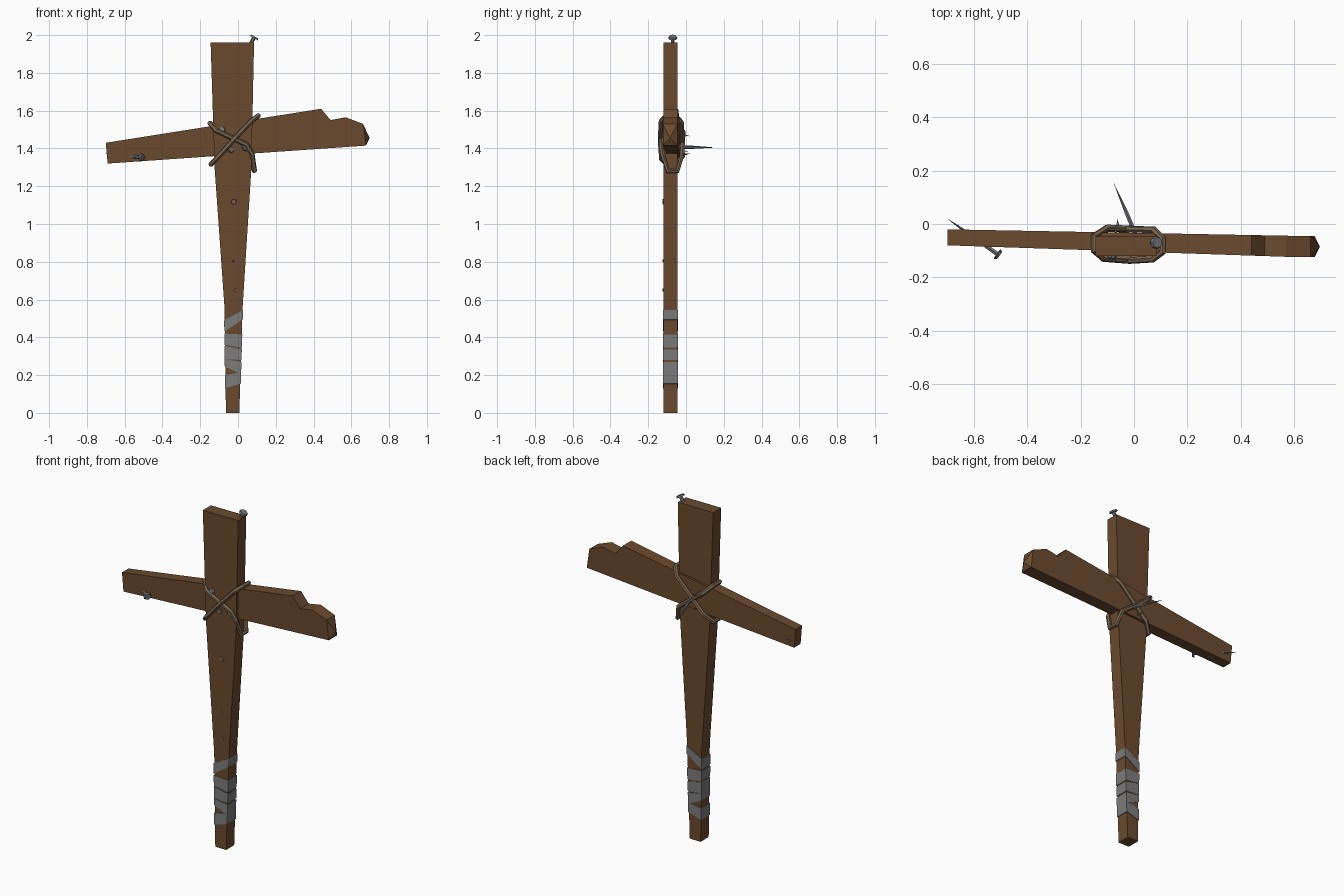
import bpy, bmesh, math
from mathutils import Vector

if "Cube" in bpy.data.objects:
    bpy.data.objects.remove(bpy.data.objects["Cube"])


def material(name, rgb):
    m = bpy.data.materials.new(name)
    m.diffuse_color = (*rgb, 1)
    m.use_nodes = True
    m.node_tree.nodes["Principled BSDF"].inputs["Base Color"].default_value = m.diffuse_color
    return m


WOOD = material("brown wood", (0.147, 0.068, 0.027))
ROPE = material("tan rope", (0.20, 0.135, 0.082))
TAPE = material("grey tape", (0.20, 0.20, 0.20))
IRON = material("nail iron", (0.175, 0.185, 0.20))
RUST = material("dull nail head", (0.17, 0.125, 0.095))


def finish(name, bm, mat):
    bmesh.ops.recalc_face_normals(bm, faces=bm.faces)
    me = bpy.data.meshes.new(name)
    bm.to_mesh(me)
    bm.free()
    me.materials.append(mat)
    ob = bpy.data.objects.new(name, me)
    bpy.context.collection.objects.link(ob)
    return ob


def slab(name, pts, front, back, mat, apex=None, apex_edge=None):
    """Extrude an xz outline between two y functions of x; one edge may end in a point."""
    bm = bmesh.new()
    f = [bm.verts.new((x, front(x), z)) for x, z in pts]
    b = [bm.verts.new((x, back(x), z)) for x, z in pts]
    bm.faces.new(f)
    bm.faces.new(b[::-1])
    for i in range(len(pts)):
        j = (i + 1) % len(pts)
        quad = [f[i], b[i], b[j], f[j]]
        if i == apex_edge:
            tip = bm.verts.new(apex)
            for k in range(4):
                bm.faces.new((quad[k], quad[(k + 1) % 4], tip))
        else:
            bm.faces.new(quad)
    return finish(name, bm, mat)


# Tapered upright post
YF, YB = -0.12, -0.045
POST = [(0, -0.064, 0.007), (0.55, -0.071, 0.024), (1.3, -0.124, 0.071), (1.96, -0.145, 0.085)]
slab("post", [(l, z) for z, l, r in POST] + [(r, z) for z, l, r in POST[::-1]],
     lambda x: YF, lambda x: YB, WOOD)

# Slanted cross beam with a splintered right end
slab("cross_beam",
     [(-0.70, 1.43), (0.44, 1.61), (0.49, 1.55), (0.57, 1.565), (0.662, 1.53),
      (0.678, 1.415), (-0.69, 1.32)],
     lambda x: -0.08 - 0.043 * min(1, (x + 0.7) / 1.27),
     lambda x: -0.02 - 0.026 * (x + 0.7) / 1.38,
     WOOD, (0.697, -0.085, 1.455), 4)


# Tape bands wrapped around the lower post
def edge(z, side):
    t = z / 0.55
    return -0.064 - 0.007 * t - 0.003 if side < 0 else 0.007 + 0.017 * t + 0.003


BANDS = [(0.43, 0.49, 0.495, 0.545), (0.36, 0.42, 0.345, 0.415), (0.285, 0.355, 0.28, 0.335),
         (0.245, 0.285, 0.205, 0.27), (0.13, 0.20, 0.155, 0.215)]
for n, (l0, l1, r0, r1) in enumerate(BANDS):
    bm = bmesh.new()
    rings = []
    for zl, zr in ((l0, r0), (l1, r1)):
        rings.append([bm.verts.new((edge(z, s), y, z)) for s, y, z in
                      ((-1, YF - .003, zl), (1, YF - .003, zr), (1, YB + .003, zr), (-1, YB + .003, zl))])
    for i in range(4):
        j = (i + 1) % 4
        bm.faces.new((rings[0][i], rings[0][j], rings[1][j], rings[1][i]))
    bm.faces.new(rings[0])
    bm.faces.new(rings[1])
    finish(f"tape_band_{n + 1}", bm, TAPE)


# Rope loops crossing at the joint, front and back
def rope(name, pts):
    cu = bpy.data.curves.new(name, 'CURVE')
    cu.dimensions = '3D'
    cu.bevel_depth = 0.013
    cu.bevel_resolution = 1
    sp = cu.splines.new('POLY')
    sp.points.add(len(pts) - 1)
    for p, co in zip(sp.points, pts):
        p.co = (*co, 1)
    sp.use_cyclic_u = True
    sp.use_smooth = False
    cu.materials.append(ROPE)
    ob = bpy.data.objects.new(name, cu)
    bpy.context.collection.objects.link(ob)
    bpy.ops.object.select_all(action='DESELECT')
    ob.select_set(True)
    bpy.context.view_layer.objects.active = ob
    bpy.ops.object.convert(target='MESH')


rope("rope_rising", [(-0.145, -0.10, 1.315), (-0.115, -0.13, 1.345), (-0.02, -0.137, 1.45),
                     (0.07, -0.132, 1.545), (0.108, -0.105, 1.575), (0.108, -0.055, 1.575),
                     (0.075, -0.022, 1.535), (-0.10, -0.018, 1.36), (-0.145, -0.05, 1.315)])
rope("rope_falling", [(-0.15, -0.10, 1.535), (-0.115, -0.128, 1.495), (0.045, -0.132, 1.42),
                      (0.075, -0.125, 1.37), (0.088, -0.095, 1.28), (0.086, -0.045, 1.28),
                      (0.065, -0.022, 1.36), (-0.10, -0.014, 1.485), (-0.15, -0.045, 1.535)])


# Nails: disc head plus tapering shaft
def cone(bm, a, b, r1, r2, sides):
    a, b = Vector(a), Vector(b)
    d = b - a
    mat = d.to_track_quat('Z', 'Y').to_matrix().to_4x4()
    mat.translation = (a + b) / 2
    bmesh.ops.create_cone(bm, cap_ends=True, segments=sides, radius1=r1, radius2=r2,
                          depth=d.length, matrix=mat)


def nail(name, head, tip, r=0.022, mat=IRON):
    bm = bmesh.new()
    h, t = Vector(head), Vector(tip)
    d = (t - h).normalized()
    cone(bm, h, h + d * 0.010, r * 0.8, r, 8)
    cone(bm, h + d * 0.008, h + (t - h) * 0.6, r * 0.42, r * 0.34, 6)
    cone(bm, h + (t - h) * 0.6, t, r * 0.34, 0.0005, 6)
    finish(name, bm, mat)


nail("top_nail", (0.088, -0.07, 1.993), (0.01, -0.07, 1.85), 0.025)
nail("left_nail", (-0.505, -0.118, 1.352), (-0.70, 0.02, 1.372))
nail("long_nail", (0.045, -0.130, 1.408), (-0.075, 0.152, 1.405), 0.024)
nail("upper_nail", (-0.085, -0.130, 1.50), (-0.06, 0.02, 1.465), 0.018)
nail("middle_nail", (-0.035, -0.128, 1.395), (-0.06, 0.01, 1.385), 0.018, RUST)

# Flush nail heads down the front of the post
for i, (x, z, r) in enumerate(((-0.022, 1.118, 0.016), (-0.025, 0.805, 0.007), (-0.015, 0.65, 0.009))):
    bm = bmesh.new()
    cone(bm, (x, YF + 0.002, z), (x, YF - 0.004, z), r, r * 0.8, 8)
    finish(f"flush_nail_{i + 1}", bm, RUST)
